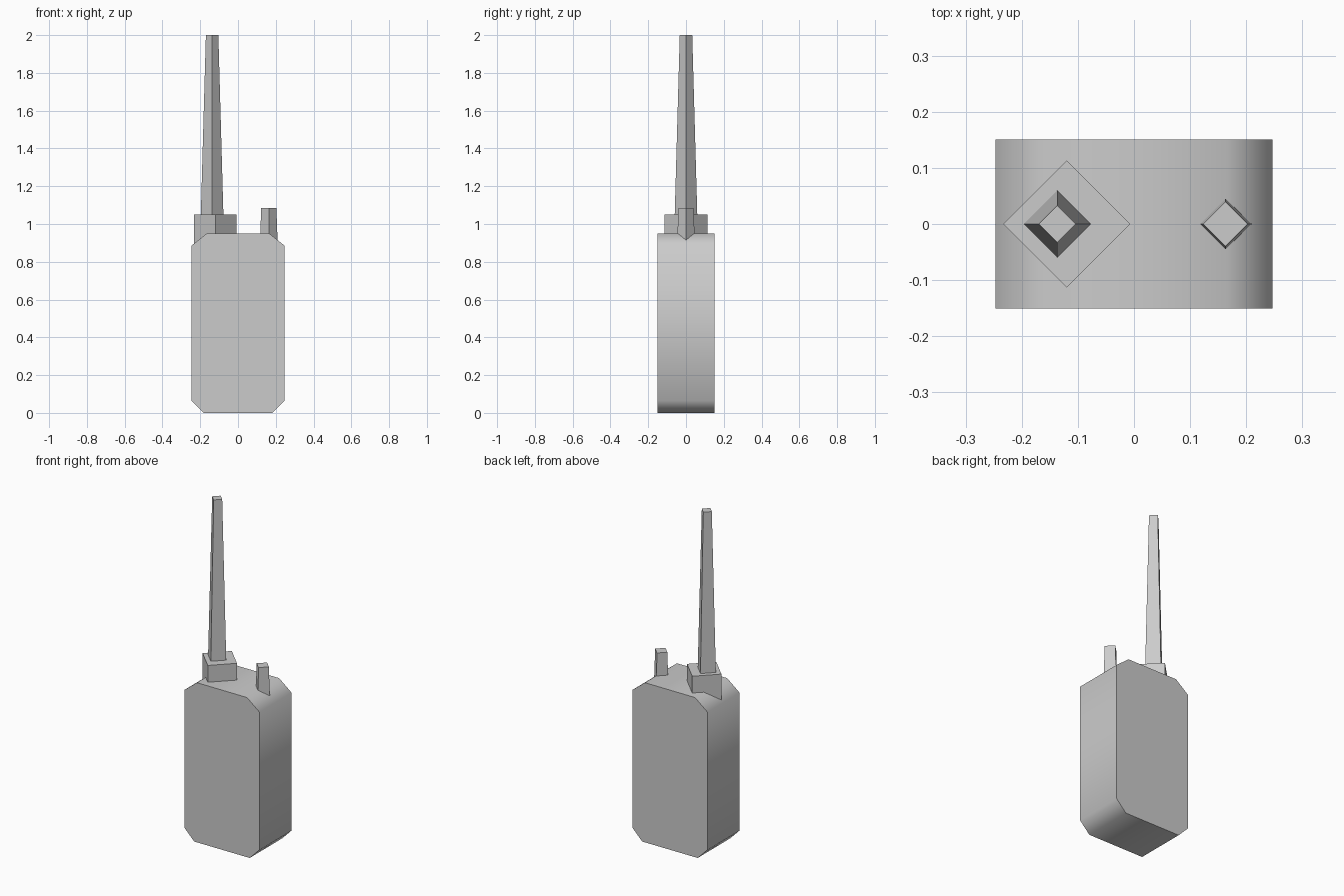
import bpy
import bmesh
from math import radians

cube = bpy.data.objects.get("Cube")
if cube:
    bpy.data.objects.remove(cube, do_unlink=True)

grey = bpy.data.materials.new("plain_grey")
grey.use_nodes = True
colour = (0.6, 0.6, 0.6, 1)
grey.diffuse_color = colour
grey.node_tree.nodes["Principled BSDF"].inputs["Base Color"].default_value = colour


def add_part(name, bm):
    bmesh.ops.recalc_face_normals(bm, faces=bm.faces)
    mesh = bpy.data.meshes.new(name)
    bm.to_mesh(mesh)
    bm.free()
    mesh.materials.append(grey)
    obj = bpy.data.objects.new(name, mesh)
    bpy.context.collection.objects.link(obj)
    return obj


def diamond_post(name, x, z_low, z_high, r_low, r_high):
    """Four-sided post with its corners on the x and y axes."""
    bm = bmesh.new()
    bmesh.ops.create_cone(bm, cap_ends=True, segments=4, radius1=r_low,
                          radius2=r_high, depth=z_high - z_low)
    bmesh.ops.translate(bm, verts=bm.verts, vec=(x, 0, (z_low + z_high) / 2))
    return add_part(name, bm)


# Body: chamfered outline extruded front to back
half = [(0.183, 0), (0.247, 0.065), (0.247, 0.885), (0.165, 0.95)]
outline = half + [(-x, z) for x, z in reversed(half)]
bm = bmesh.new()
front = bm.faces.new([bm.verts.new((x, -0.151, z)) for x, z in outline])
ext = bmesh.ops.extrude_face_region(bm, geom=[front], use_keep_orig=True)
moved = [v for v in ext["geom"] if isinstance(v, bmesh.types.BMVert)]
bmesh.ops.translate(bm, verts=moved, vec=(0, 0.302, 0))
body = add_part("body", bm)

# Rounded shading around the sides, sharp front and back rims
bpy.ops.object.select_all(action="DESELECT")
body.select_set(True)
bpy.context.view_layer.objects.active = body
bpy.ops.object.shade_smooth_by_angle(angle=radians(60))

# Antenna, its socket and the control knob
diamond_post("antenna_socket", -0.12, 0.87, 1.05, 0.113, 0.113)
diamond_post("antenna", -0.137, 1.04, 2.0, 0.06, 0.033)
diamond_post("control_knob", 0.163, 0.9, 1.085, 0.047, 0.04)
